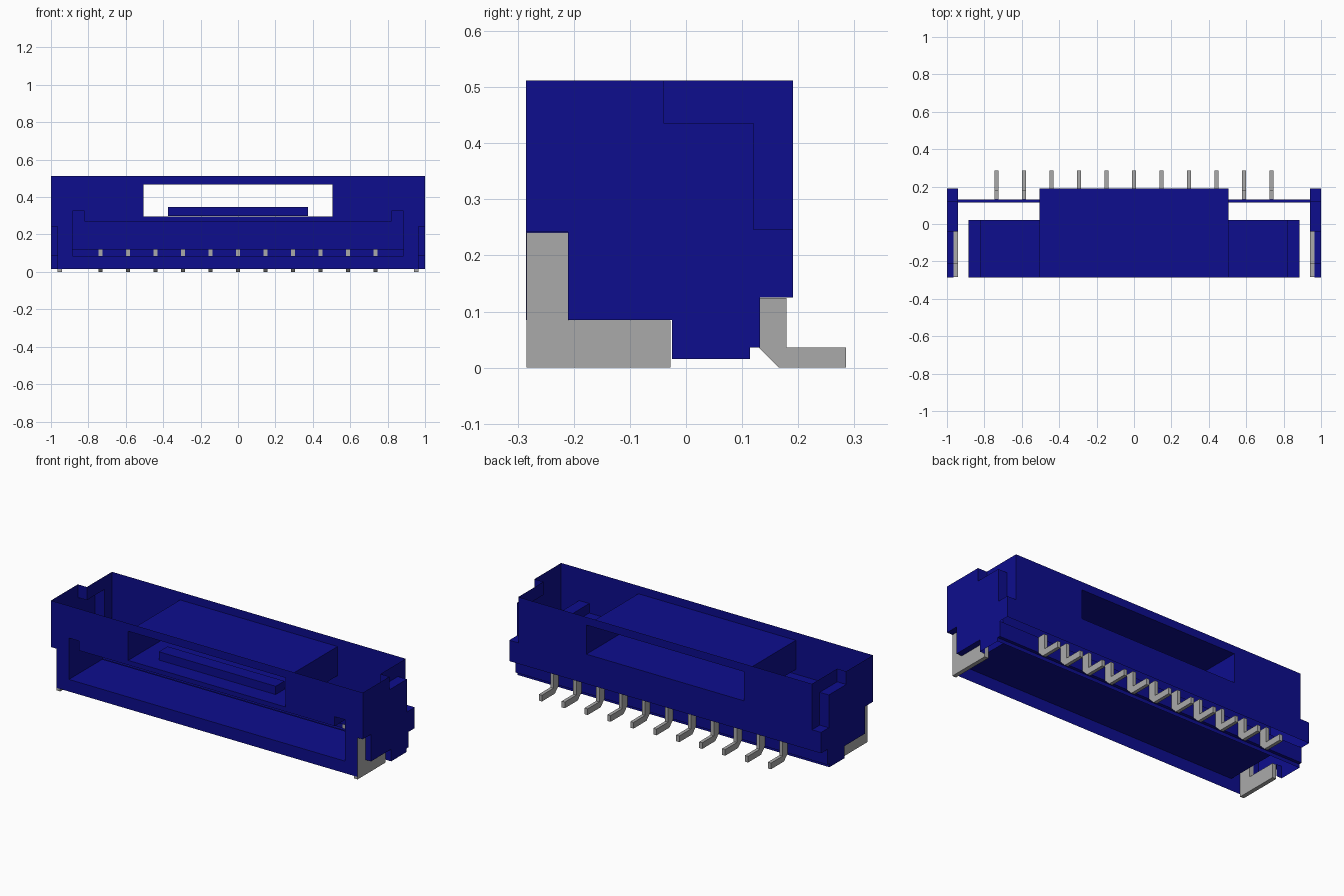
import bpy, bmesh
from mathutils import Vector

if "Cube" in bpy.data.objects:
    bpy.data.objects.remove(bpy.data.objects["Cube"])


def material(name, rgb, rough):
    m = bpy.data.materials.new(name)
    m.use_nodes = True
    m.diffuse_color = (*rgb, 1)
    bsdf = m.node_tree.nodes["Principled BSDF"]
    bsdf.inputs["Base Color"].default_value = (*rgb, 1)
    bsdf.inputs["Roughness"].default_value = rough
    return m


BLUE = material("dark blue plastic", (0.004, 0.004, 0.27), 0.6)
GREY = material("grey metal", (0.40, 0.40, 0.40), 0.5)


def place(axis, c, p):
    """Point p of a 2D drawing, put at position c along the axis."""
    return Vector((c, p[0], p[1])) if axis == 'x' else Vector((p[0], c, p[1]))


def finish(name, bm, mat):
    me = bpy.data.meshes.new(name)
    bm.to_mesh(me)
    bm.free()
    me.materials.append(mat)
    ob = bpy.data.objects.new(name, me)
    bpy.context.collection.objects.link(ob)
    return ob


def panel(name, axis, c, loops, side=1):
    """Flat sheet: the first loop is the outline, the others are openings."""
    bm = bmesh.new()
    for loop in loops:
        vs = [bm.verts.new(place(axis, c, p)) for p in loop]
        for i, v in enumerate(vs):
            bm.edges.new((v, vs[(i + 1) % len(vs)]))
    n = Vector((side, 0, 0)) if axis == 'x' else Vector((0, side, 0))
    bmesh.ops.triangle_fill(bm, edges=bm.edges[:], use_beauty=True, normal=n)
    bm.normal_update()
    for f in bm.faces:
        if f.normal.dot(n) < 0:
            f.normal_flip()
    return finish(name, bm, BLUE)


def strip(name, axis, a, b, path, closed=False):
    """Sheet made by sweeping a path straight along the axis from a to b."""
    bm = bmesh.new()
    lo = [bm.verts.new(place(axis, a, p)) for p in path]
    hi = [bm.verts.new(place(axis, b, p)) for p in path]
    n = len(path)
    for i in range(n if closed else n - 1):
        j = (i + 1) % n
        bm.faces.new((lo[i], lo[j], hi[j], hi[i]))
    return finish(name, bm, BLUE)


def prism(name, a, b, outline, mat):
    """Solid with a (y, z) outline, from x = a to x = b."""
    bm = bmesh.new()
    f = bm.faces.new([bm.verts.new(place('x', a, p)) for p in outline])
    r = bmesh.ops.extrude_face_region(bm, geom=[f])
    vs = [g for g in r["geom"] if isinstance(g, bmesh.types.BMVert)]
    bmesh.ops.translate(bm, verts=vs, vec=(b - a, 0, 0))
    bmesh.ops.recalc_face_normals(bm, faces=bm.faces[:])
    return finish(name, bm, mat)


def rect(u0, v0, u1, v1):
    return [(u0, v0), (u1, v0), (u1, v1), (u0, v1)]


def mirrored(half):
    """Close a right-hand half outline with its mirror image."""
    return half + [(-u, v) for u, v in reversed(half)]


FRONT, BACK, TOP, BASE = -0.285, 0.191, 0.512, 0.015
slot = rect(-0.505, 0.297, 0.505, 0.466)
cavity = mirrored([(0.885, 0.085), (0.885, 0.325), (0.82, 0.325), (0.82, 0.27)])

# Front and back walls with their openings
panel("front_wall", 'y', FRONT,
      [mirrored([(1, TOP), (1, 0.242), (0.965, 0.242), (0.965, BASE)]), slot, cavity], -1)
panel("back_wall", 'y', BACK,
      [mirrored([(0.942, TOP), (0.942, 0.246), (1, 0.246), (1, 0.125)]), slot], 1)

# Slot tunnel running right through, with a locking rail on its floor
strip("slot_tunnel", 'y', FRONT, BACK, slot, True)
prism("locking_rail", -0.375, 0.375, rect(-0.19, 0.298, -0.11, 0.346), BLUE)

# Plug cavity, open along the bottom of its back wall
strip("plug_cavity", 'y', FRONT, 0.022, cavity, True)
panel("cavity_back", 'y', 0.022,
      [mirrored([(0.885, 0.12), (0.885, 0.325), (0.82, 0.325), (0.82, 0.27)])], -1)

# Stepped lower back edge
strip("lower_back_edge", 'x', -1, 1,
      [(0.132, 0.125), (0.132, 0.036), (0.114, 0.036), (0.114, BASE)])

# Ends: side wall, stepped corner notch, clip recess and metal clip
notch = [(-0.04, TOP), (-0.04, 0.436), (0.12, 0.436), (0.12, 0.246), (BACK, 0.246)]
recess = [(-0.025, BASE), (-0.025, 0.085), (-0.21, 0.085), (-0.21, 0.242), (FRONT, 0.242)]
lower = [(BACK, 0.125), (0.132, 0.125), (0.132, 0.036), (0.114, 0.036), (0.114, BASE)]
clip = [(FRONT + 0.001, 0), (-0.028, 0), (-0.028, 0.084), (-0.209, 0.084),
        (-0.209, 0.241), (FRONT + 0.001, 0.241)]
for side, s in (("left", 1), ("right", -1)):
    panel(side + "_side_wall", 'x', s, [[(FRONT, TOP)] + notch + lower + recess], s)
    panel(side + "_notch_side", 'x', s * 0.942, [notch + [(BACK, TOP)]], s)
    strip(side + "_notch_steps", 'x', s * 0.942, s, notch)
    strip(side + "_clip_recess", 'x', s * 0.965, s, recess)
    prism(side + "_metal_clip", s * 0.942, s * 0.966, clip, GREY)

# Row of bent contact pins
pin = [(0.130, 0.124), (0.179, 0.124), (0.179, 0.036), (0.285, 0.036),
       (0.285, 0), (0.166, 0), (0.130, 0.036)]
for i in range(11):
    x = -0.735 + i * 0.147
    prism("contact_pin_%d" % (i + 1), x - 0.01, x + 0.01, pin, GREY)
